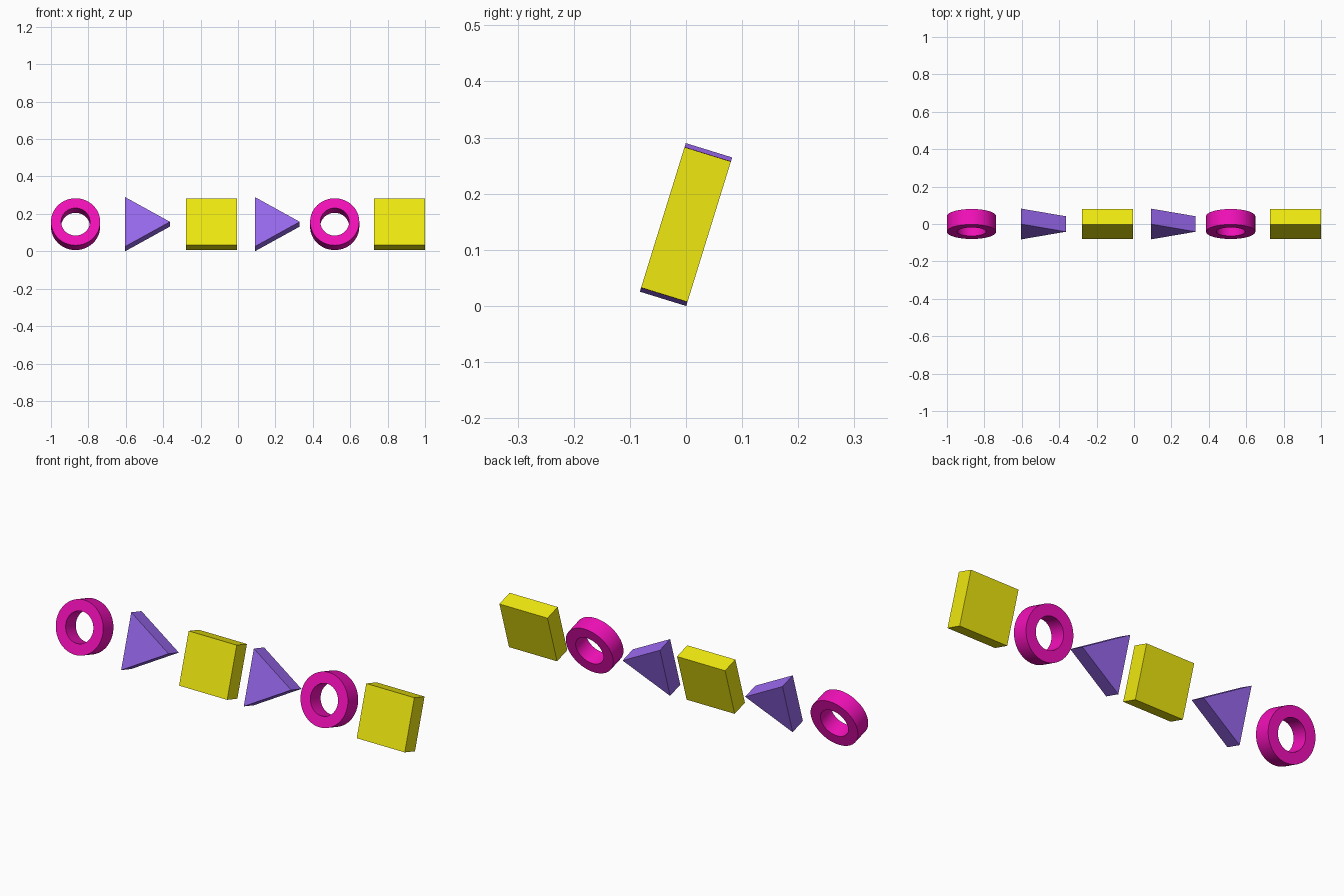
import bpy, bmesh
from math import cos, sin, pi, radians
from mathutils import Matrix, Vector

if "Cube" in bpy.data.objects:
    bpy.data.objects.remove(bpy.data.objects["Cube"])

TILT = -0.3          # whole row leans back
DEPTH = 0.0865       # thickness of every piece
MID_Z = 0.145        # height of the row's centre line


def material(name, rgb):
    mat = bpy.data.materials.new(name)
    mat.diffuse_color = (*rgb, 1)
    mat.use_nodes = True
    mat.node_tree.nodes["Principled BSDF"].inputs["Base Color"].default_value = mat.diffuse_color
    return mat


PINK = material("pink", (0.88, 0.005, 0.48))
PURPLE = material("purple", (0.32, 0.14, 0.86))
YELLOW = material("yellow", (0.87, 0.81, 0.005))


def place(bm, name, x, mat):
    bmesh.ops.recalc_face_normals(bm, faces=bm.faces)
    mesh = bpy.data.meshes.new(name)
    bm.to_mesh(mesh)
    bm.free()
    mesh.materials.append(mat)
    obj = bpy.data.objects.new(name, mesh)
    bpy.context.collection.objects.link(obj)
    obj.location = (x, 0, MID_Z)
    obj.rotation_euler = (TILT, 0, 0)
    return obj


def prism(name, x, outline, mat):
    """Extrude an x-z outline through the common depth."""
    bm = bmesh.new()
    face = bm.faces.new([bm.verts.new((px, -DEPTH / 2, pz)) for px, pz in outline])
    new = bmesh.ops.extrude_face_region(bm, geom=[face])["geom"]
    bmesh.ops.translate(bm, vec=(0, DEPTH, 0),
                        verts=[v for v in new if isinstance(v, bmesh.types.BMVert)])
    return place(bm, name, x, mat)


def ring(name, x, outer, inner, mat):
    """Spin a rectangular section around the depth axis."""
    bm = bmesh.new()
    h = DEPTH / 2
    verts = [bm.verts.new((r, y, 0)) for r, y in
             ((inner, -h), (outer, -h), (outer, h), (inner, h))]
    edges = [bm.edges.new((verts[i], verts[(i + 1) % 4])) for i in range(4)]
    bmesh.ops.spin(bm, geom=verts + edges, cent=(0, 0, 0), axis=(0, 1, 0),
                   angle=2 * pi, steps=64, use_merge=False)
    bmesh.ops.remove_doubles(bm, verts=bm.verts, dist=1e-5)
    obj = place(bm, name, x, mat)
    bpy.ops.object.select_all(action='DESELECT')
    obj.select_set(True)
    bpy.context.view_layer.objects.active = obj
    bpy.ops.object.shade_smooth_by_angle(angle=radians(30))
    return obj


# Outlines: right-pointing equilateral triangle and near-square block
triangle = [(0.16 * cos(a), 0.16 * sin(a)) for a in (0, 2 * pi / 3, 4 * pi / 3)]
W, H = 0.136, 0.131
square = [(-W, -H), (W, -H), (W, H), (-W, H)]

# Row of pieces, left to right
ring("ring_left", -0.8685, 0.1315, 0.077, PINK)
prism("triangle_left", -0.524, triangle, PURPLE)
prism("block_middle", -0.1415, square, YELLOW)
prism("triangle_middle", 0.17, triangle, PURPLE)
ring("ring_right", 0.517, 0.1315, 0.077, PINK)
prism("block_right", 0.864, square, YELLOW)
